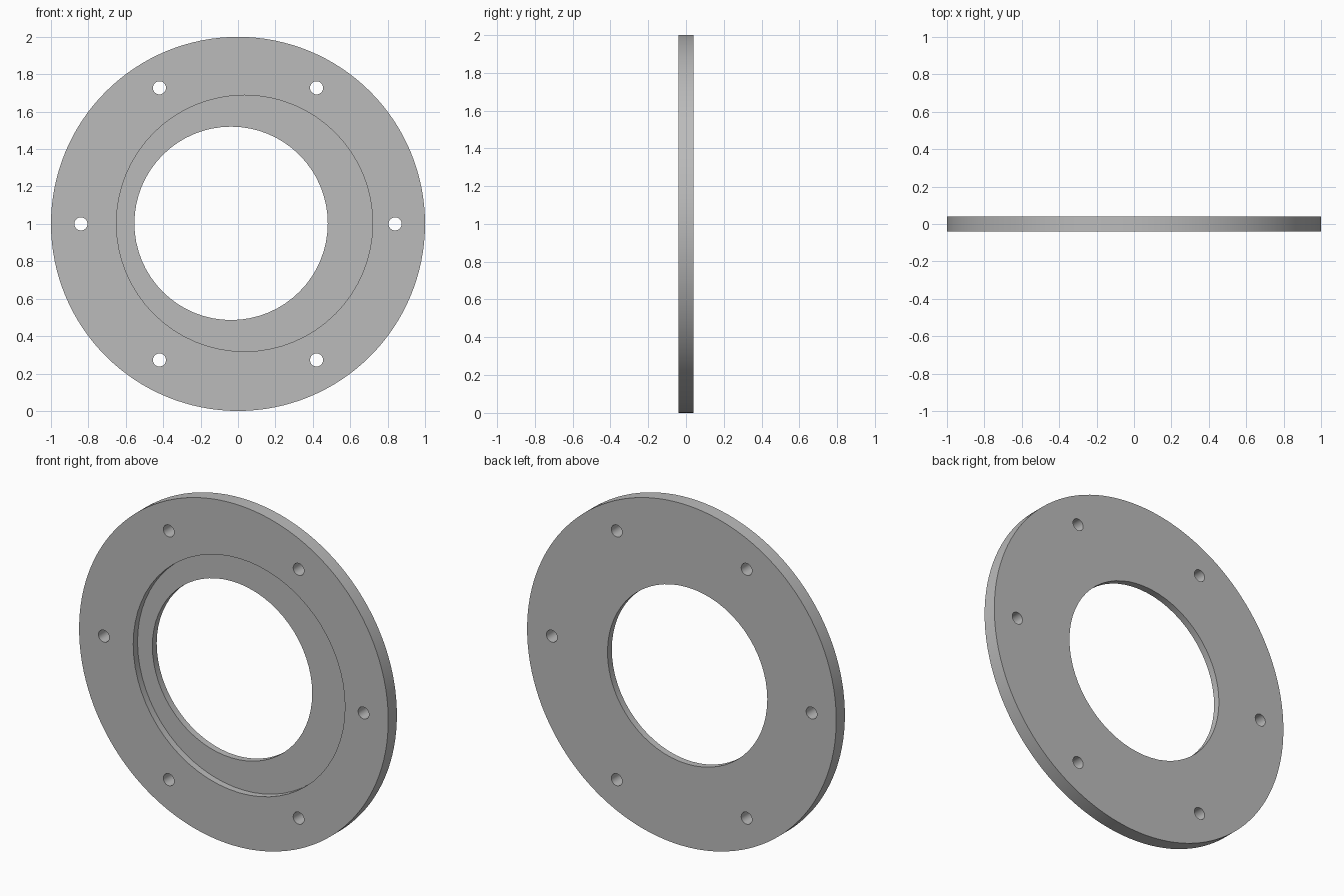
import bpy
from math import cos, sin, pi, radians

default_cube = bpy.data.objects.get("Cube")
if default_cube:
    bpy.data.objects.remove(default_cube, do_unlink=True)

THICK = 0.08
CENTRE_Z = 1.0

# Plain grey metal
grey = bpy.data.materials.new("grey_metal")
grey.use_nodes = True
colour = (0.5, 0.5, 0.5, 1)
grey.diffuse_color = colour
grey.node_tree.nodes["Principled BSDF"].inputs["Base Color"].default_value = colour


def disc(name, radius, x, z, y_front, y_back, sides):
    """Cylinder lying along the y axis."""
    bpy.ops.mesh.primitive_cylinder_add(
        vertices=sides, radius=radius, depth=y_back - y_front,
        location=(x, (y_front + y_back) / 2, z), rotation=(pi / 2, 0, 0))
    obj = bpy.context.object
    obj.name = name
    obj.data.materials.append(grey)
    return obj


def cut(target, cutter):
    cutter.hide_render = True
    mod = target.modifiers.new("cut", 'BOOLEAN')
    mod.operation = 'DIFFERENCE'
    mod.solver = 'EXACT'
    mod.object = cutter
    bpy.ops.object.select_all(action='DESELECT')
    target.select_set(True)
    bpy.context.view_layer.objects.active = target
    bpy.ops.object.modifier_apply(modifier=mod.name)
    bpy.data.objects.remove(cutter, do_unlink=True)


# Round plate
plate = disc("flange_plate", 1.0, 0, CENTRE_Z, -THICK / 2, THICK / 2, 128)

# Shallow front recess and through bore, each a little off centre
cut(plate, disc("recess_cutter", 0.685, 0.035, CENTRE_Z + 0.003, -0.2, 0, 64))
cut(plate, disc("bore_cutter", 0.517, -0.037, CENTRE_Z + 0.003, -0.2, 0.2, 64))

# Six bolt holes
for i in range(6):
    a = i * pi / 3
    cut(plate, disc("bolt_cutter", 0.035, 0.84 * cos(a),
                    CENTRE_Z + 0.84 * sin(a), -0.2, 0.2, 32))

bpy.ops.object.select_all(action='DESELECT')
plate.select_set(True)
bpy.context.view_layer.objects.active = plate
bpy.ops.object.shade_smooth_by_angle(angle=radians(30))
